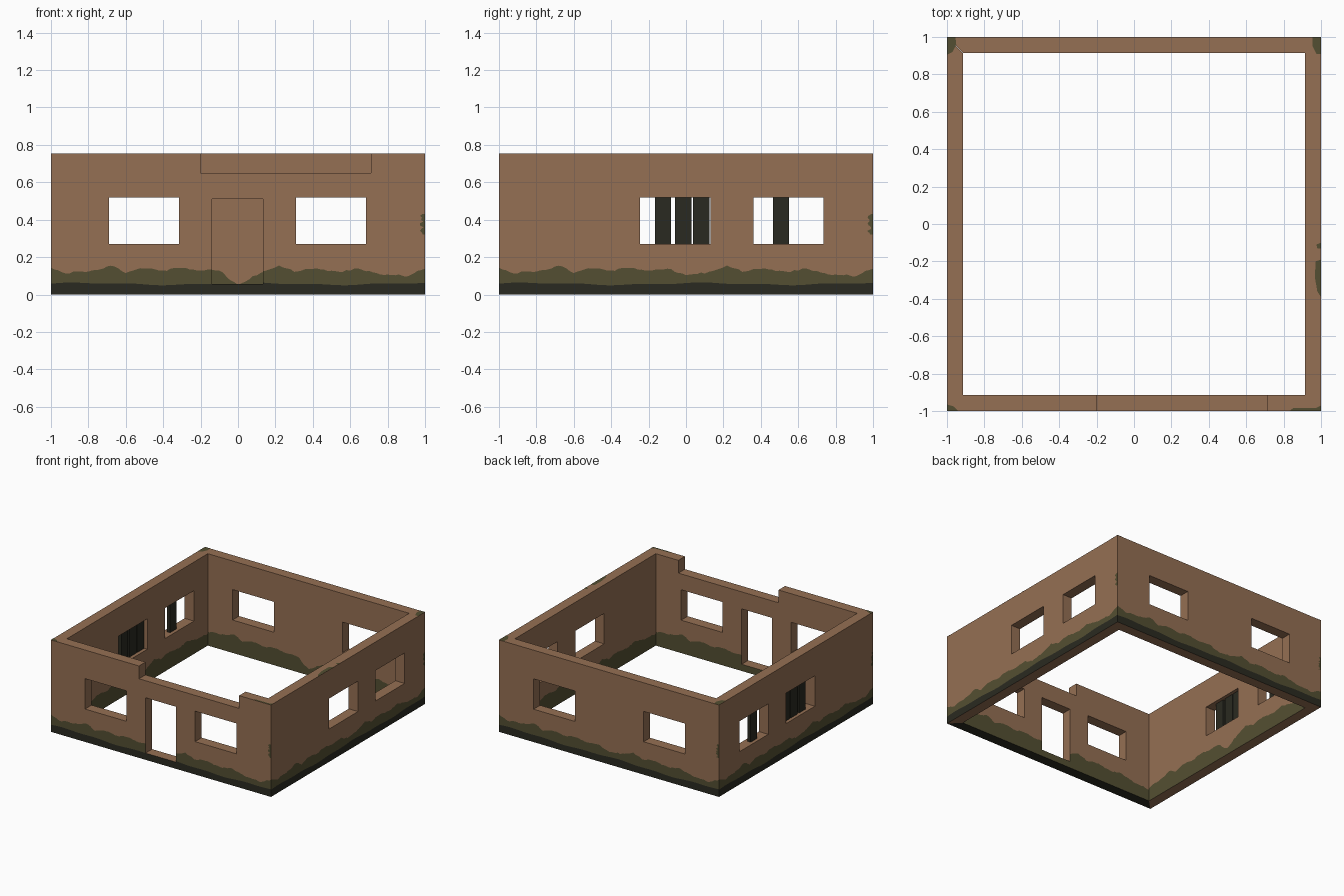
import bpy, bmesh, math, random
from mathutils import Vector, Matrix

if "Cube" in bpy.data.objects:
    bpy.data.objects.remove(bpy.data.objects["Cube"])

random.seed(4)
H, IN = 0.755, 0.915            # wall height, inner half-width
NOTCH = (-0.2, 0.71, 0.65)      # lowered part of the front parapet


def material(name, rgb):
    m = bpy.data.materials.new(name)
    m.diffuse_color = (*rgb, 1)
    m.use_nodes = True
    m.node_tree.nodes["Principled BSDF"].inputs["Base Color"].default_value = m.diffuse_color
    return m


CLAY = material("clay", (0.30, 0.16, 0.087))
MOSS = material("moss", (0.088, 0.078, 0.032))
DARK = material("dark_damp", (0.023, 0.023, 0.015))
MATS = [CLAY, MOSS, DARK]

# Height of the moss line along a wall
LINE = [(-1, .145), (-.92, .115), (-.8, .125), (-.67, .152), (-.6, .117), (-.5, .142),
        (-.4, .128), (-.3, .143), (-.22, .125), (-.1, .14), (0, .105), (.1, .115),
        (.22, .153), (.3, .125), (.42, .142), (.55, .115), (.62, .14), (.75, .11),
        (.9, .1), (1, .14)]
JIT = [random.uniform(-.005, .005) for _ in range(200)]


def moss(u):
    for (a, p), (b, q) in zip(LINE, LINE[1:]):
        if u <= b + 1e-9:
            return p + (q - p) * (u - a) / (b - a) + JIT[int((u + 1) * 50)]
    return .14


def moss_inside(u):
    return moss(-u) - 0.05 * math.exp(-(u / 0.08) ** 2)


def damp(u):
    return 0.057 + 0.005 * math.sin(7 * u + 1) + 0.003 * math.sin(19 * u)


def zero(u):
    return 0.0


def make_object(name, bm, rot=0):
    bm.transform(Matrix.Rotation(rot, 4, 'Z'))
    me = bpy.data.meshes.new(name)
    bm.to_mesh(me)
    bm.free()
    for m in MATS:
        me.materials.append(m)
    ob = bpy.data.objects.new(name, me)
    bpy.context.collection.objects.link(ob)
    return ob


def face(bm, pts, normal, mat=0):
    keep = []
    for p in map(Vector, pts):
        if all((p - k).length > 1e-5 for k in keep):
            keep.append(p)
    if len(keep) < 3:
        return
    f = bm.faces.new([bm.verts.new(p) for p in keep])
    f.normal_update()
    if f.normal.dot(Vector(normal)) < 0:
        f.normal_flip()
    f.material_index = mat


def wall(name, rot, holes, notch=None, base_mat=0):
    """Wall along u at y = -1, mitred at the corners, turned into place."""
    bm = bmesh.new()
    us = {round(-1 + i * 0.02, 4) for i in range(101)} | {-IN, IN}
    for h in holes:
        us |= {h[0], h[1]}
    if notch:
        us |= {notch[0], notch[1]}
    us = sorted(us)
    clip = lambda u: max(-IN, min(IN, u))
    for a, b in zip(us, us[1:]):
        c = (a + b) / 2
        top = notch[2] if notch and notch[0] < c < notch[1] else H
        spans = [(0, top)]
        for h in holes:
            if h[0] < c < h[1]:
                spans = [(0, h[2]), (h[3], top)]
        # outer and inner skins, banded by height
        for y, n, bands in ((-1, -1, ((zero, damp, 2), (damp, moss, 1), (moss, None, 0))),
                            (-IN, 1, ((zero, moss_inside, 1), (moss_inside, None, 0)))):
            if n == 1 and abs(c) > IN:
                continue
            for s0, s1 in spans:
                for f0, f1, mat in bands:
                    za = [min(max(z, s0), s1) for z in (f0(a), f1(a) if f1 else top)]
                    zb = [min(max(z, s0), s1) for z in (f0(b), f1(b) if f1 else top)]
                    face(bm, [(a, y, za[0]), (b, y, zb[0]), (b, y, zb[1]), (a, y, za[1])],
                         (0, n, 0), mat)
        # parapet top and underside
        for z, n, mat in ((top, 1, 0), (0, -1, base_mat)):
            face(bm, [(a, -1, z), (b, -1, z), (clip(b), -IN, z), (clip(a), -IN, z)],
                 (0, 0, n), mat)
    # reveals of the openings and ends of the notch
    def side(u, z0, z1, n):
        face(bm, [(u, -1, z0), (u, -IN, z0), (u, -IN, z1), (u, -1, z1)], (n, 0, 0))
    for a, b, z0, z1 in holes:
        side(a, z0, z1, 1)
        side(b, z0, z1, -1)
        for z, n in ((z0, 1), (z1, -1)):
            face(bm, [(a, -1, z), (b, -1, z), (b, -IN, z), (a, -IN, z)], (0, 0, n))
    if notch:
        side(notch[0], notch[2], H, 1)
        side(notch[1], notch[2], H, -1)
    bmesh.ops.remove_doubles(bm, verts=bm.verts, dist=1e-5)
    # ragged moss patch beside the right-hand corner
    zs = [0.32 + i * 0.01 for i in range(12)]
    edge = [1 - random.uniform(.008, .032) for _ in zs]
    for i in range(len(zs) - 1):
        face(bm, [(edge[i], -1.001, zs[i]), (1, -1.001, zs[i]),
                  (1, -1.001, zs[i + 1]), (edge[i + 1], -1.001, zs[i + 1])], (0, -1, 0), 1)
    return make_object(name, bm, rot)


def win(a, b):
    return (a, b, 0.27, 0.52)


Q = math.pi / 2
wall("front_wall", 0, [win(-.69, -.315), win(.31, .685), (-.14, .135, .055, .51)], NOTCH, 2)
wall("right_wall", Q, [win(-.245, .13), win(.36, .735)])
wall("back_wall", 2 * Q, [win(-.685, -.31), win(.315, .69)])
wall("left_wall", 3 * Q, [win(-.13, .245), win(-.735, -.36)])

# Wooden slats standing in the left wall windows
for i, (y0, y1) in enumerate([(-.165, -.08), (-.06, .03), (.038, .125), (.465, .55)]):
    bm = bmesh.new()
    bmesh.ops.create_cube(bm, size=1, matrix=Matrix.Translation((-.958, (y0 + y1) / 2, .395))
                          @ Matrix.Diagonal((.03, y1 - y0, .25, 1)))
    for f in bm.faces:
        f.material_index = 2
    make_object(f"window_slat_{i + 1}", bm)

# Moss patches on the parapet top
bm = bmesh.new()
z = H + 0.001
for pts in ([(-1, 1), (-.955, 1), (-.95, .96), (-.97, .92), (-1, .905)],
            [(1, 1), (.955, 1), (.955, .95), (.975, .91), (1, .91)],
            [(-1, -1), (-.94, -1), (-.965, -.975), (-1, -.965)],
            [(.83, -1), (.85, -.985), (.97, -.985), (1, -.97), (1, -1)],
            [(1, -.1), (.975, -.11), (.98, -.13), (1, -.13)],
            [(1, -.19), (.97, -.2), (.968, -.29), (.98, -.36), (1, -.39)]):
    face(bm, [(x, y, z) for x, y in pts], (0, 0, 1), 1)
make_object("parapet_moss", bm)
